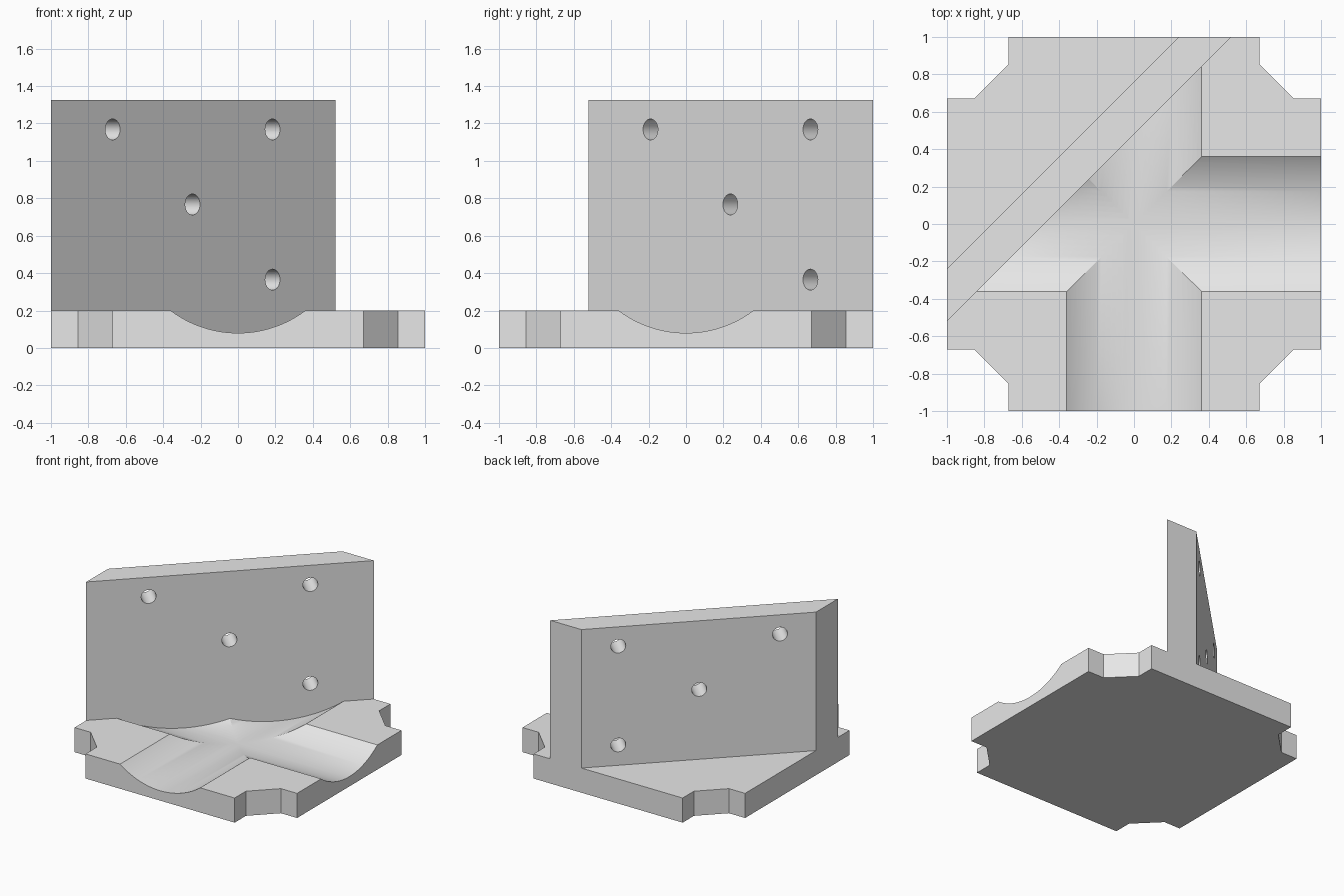
import bpy
import bmesh
from math import pi, radians
from mathutils import Matrix, Vector

if "Cube" in bpy.data.objects:
    bpy.data.objects.remove(bpy.data.objects["Cube"])

BASE_TOP, WALL_TOP = 0.2, 1.325
FACE, BACK = 0.48, 0.76          # wall planes: y = x + offset
GROOVE_R, GROOVE_Z = 0.6, 0.68

grey = bpy.data.materials.new("light grey")
grey.use_nodes = True
grey.diffuse_color = (0.8, 0.8, 0.8, 1)
grey.node_tree.nodes["Principled BSDF"].inputs["Base Color"].default_value = (0.8, 0.8, 0.8, 1)


def make_object(name, bm):
    bmesh.ops.recalc_face_normals(bm, faces=bm.faces)
    mesh = bpy.data.meshes.new(name)
    bm.to_mesh(mesh)
    bm.free()
    obj = bpy.data.objects.new(name, mesh)
    obj.data.materials.append(grey)
    bpy.context.collection.objects.link(obj)
    return obj


def prism(name, outline, z0, z1):
    bm = bmesh.new()
    face = bm.faces.new([bm.verts.new((x, y, z0)) for x, y in outline])
    top = bmesh.ops.extrude_face_region(bm, geom=[face])["geom"]
    bmesh.ops.translate(bm, vec=(0, 0, z1 - z0),
                        verts=[v for v in top if isinstance(v, bmesh.types.BMVert)])
    return make_object(name, bm)


def rod(name, centre, axis, radius, length, segments, clip=False):
    bm = bmesh.new()
    turn = Vector(axis).to_track_quat('Z', 'Y').to_matrix().to_4x4()
    bmesh.ops.create_cone(bm, cap_ends=True, segments=segments, radius1=radius,
                          radius2=radius, depth=length,
                          matrix=Matrix.Translation(centre) @ turn)
    if clip:  # stop the rod at the wall face
        cut = bmesh.ops.bisect_plane(bm, geom=bm.verts[:] + bm.edges[:] + bm.faces[:],
                                     plane_co=(0, FACE, 0), plane_no=(-1, 1, 0),
                                     clear_outer=True)["geom_cut"]
        rim = [e for e in cut if isinstance(e, bmesh.types.BMEdge)]
        bmesh.ops.edgeloop_fill(bm, edges=rim)
    return make_object(name, bm)


# Full-height block with four notched corners
corner = [(1, 0.67), (0.855, 0.67), (0.67, 0.855), (0.67, 1)]
outline = [(Matrix.Rotation(k * pi / 2, 2) @ Vector(p))[:] for k in range(4) for p in corner]
bracket = prism("base_with_diagonal_wall", outline, 0, WALL_TOP)

# Space in front of and behind the diagonal wall
cutters = [
    prism("front_space", [(-3, FACE - 3), (3, -3), (3, FACE + 3)], BASE_TOP, 2),
    prism("rear_space", [(-3, BACK - 3), (3, BACK + 3), (-3, 3)], BASE_TOP, 2),
]

# Crossed round grooves
for axis in ((1, 0, 0), (0, 1, 0)):
    cutters.append(rod("groove", (0, 0, GROOVE_Z), axis, GROOVE_R, 3, 128, clip=True))

# Screw holes through the wall
for x, z in ((-0.67, 1.168), (0.185, 1.168), (-0.243, 0.767), (0.185, 0.365)):
    cutters.append(rod("screw_hole", (x, x + FACE, z), (1, -1, 0), 0.056, 0.9, 32))

# Cut everything away
bpy.ops.object.select_all(action='DESELECT')
bracket.select_set(True)
bpy.context.view_layer.objects.active = bracket
for cutter in cutters:
    cutter.hide_render = True
    mod = bracket.modifiers.new("cut", 'BOOLEAN')
    mod.operation = 'DIFFERENCE'
    mod.solver = 'EXACT'
    mod.object = cutter
    bpy.ops.object.modifier_apply(modifier=mod.name)
    bpy.data.objects.remove(cutter)

bpy.ops.object.shade_smooth_by_angle(angle=radians(25))
